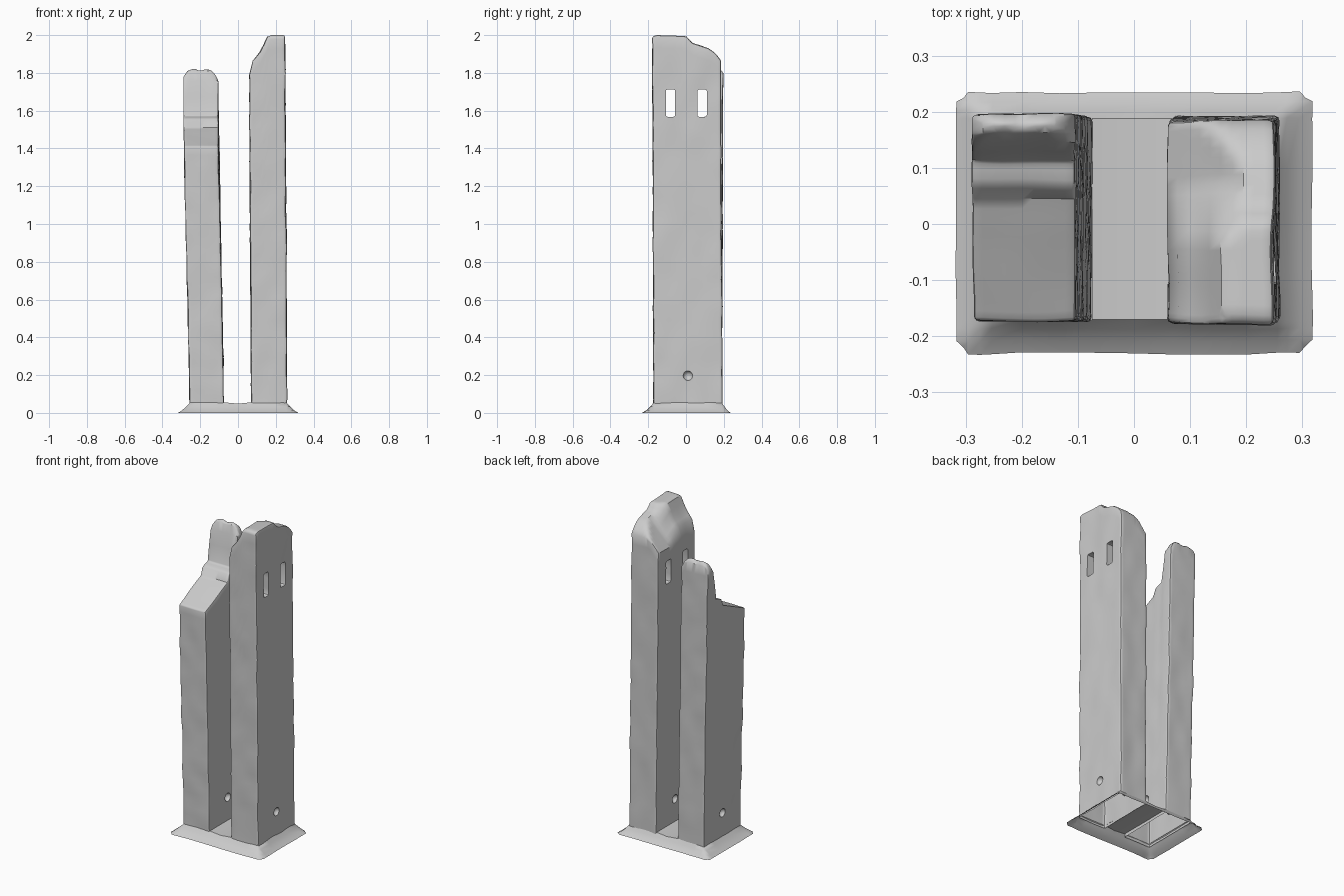
import bpy, bmesh
from mathutils import Vector, noise

if "Cube" in bpy.data.objects:
    bpy.data.objects.remove(bpy.data.objects["Cube"])

Z0 = 0.03  # towers start inside the base


def curve(pts, x):
    """Piecewise linear profile."""
    if x <= pts[0][0]:
        return pts[0][1]
    for (a, p), (b, q) in zip(pts, pts[1:]):
        if x <= b:
            return p + (q - p) * (x - a) / (b - a)
    return pts[-1][1]


def mix(a, b, t):
    return a + (b - a) * t


def add_object(name, bm):
    me = bpy.data.meshes.new(name)
    bm.to_mesh(me)
    bm.free()
    ob = bpy.data.objects.new(name, me)
    bpy.context.collection.objects.link(ob)
    return ob


def activate(ob):
    bpy.ops.object.select_all(action='DESELECT')
    ob.select_set(True)
    bpy.context.view_layer.objects.active = ob


def window_cutter(x, y):
    bm = bmesh.new()
    bmesh.ops.create_cube(bm, size=1)
    for v in bm.verts:
        v.co = Vector((x + v.co.x * 0.5, y + v.co.y * 0.05, 1.64 + v.co.z * 0.145))
    along = [e for e in bm.edges if abs(e.verts[0].co.x - e.verts[1].co.x) > 0.1]
    bmesh.ops.bevel(bm, geom=along, offset=0.01, segments=2, affect='EDGES', profile=0.5)
    return add_object("window_cutter", bm)


def dent_cutter(x):
    bm = bmesh.new()
    bmesh.ops.create_uvsphere(bm, u_segments=16, v_segments=10, radius=0.026)
    bmesh.ops.translate(bm, verts=bm.verts, vec=(x, 0.01, 0.197))
    return add_object("dent_cutter", bm)


def tower(name, bottom, top, height, cutters, nx=10, ny=22, rows=30):
    """Leaning block with a broken, height-mapped top; open underneath."""
    bm = bmesh.new()
    bmesh.ops.create_grid(bm, x_segments=nx, y_segments=ny, size=0.5)
    for v in bm.verts:
        v.co = Vector((v.co.x + 0.5, v.co.y + 0.5, 1))
    rim = [e for e in bm.edges if e.is_boundary]
    for _ in range(rows):
        geo = bmesh.ops.extrude_edge_only(bm, edges=rim)["geom"]
        rim = [g for g in geo if isinstance(g, bmesh.types.BMEdge)]
        low = [g for g in geo if isinstance(g, bmesh.types.BMVert)]
        bmesh.ops.translate(bm, verts=low, vec=(0, 0, -1 / rows))
        rim = [e for e in rim if e.is_boundary]
    bmesh.ops.holes_fill(bm, edges=rim, sides=0)
    for v in bm.verts:
        u, w, t = v.co
        x = mix(mix(bottom[0], bottom[1], u), mix(top[0], top[1], u), t)
        y = mix(mix(bottom[2], bottom[3], w), mix(top[2], top[3], w), t)
        z = Z0 + t * (height(x, y) - Z0)
        n = noise.noise_vector(Vector((x, y, z)) * 9) * 0.005
        v.co = (x + n.x, y + n.y, z)
    bmesh.ops.recalc_face_normals(bm, faces=bm.faces)
    ob = add_object(name, bm)
    bev = ob.modifiers.new("worn_edges", 'BEVEL')
    bev.width, bev.segments = 0.009, 2
    bev.limit_method, bev.angle_limit = 'ANGLE', 0.9
    for c in cutters:
        m = ob.modifiers.new("cut", 'BOOLEAN')
        m.operation, m.solver, m.object = 'DIFFERENCE', 'EXACT', c
    activate(ob)
    for m in list(ob.modifiers):
        bpy.ops.object.modifier_apply(modifier=m.name)
    for c in cutters:
        bpy.data.objects.remove(c)
    bm = bmesh.new()
    bm.from_mesh(ob.data)
    cap = [f for f in bm.faces if all(v.co.z < 0.05 for v in f.verts)]
    bmesh.ops.delete(bm, geom=cap, context='FACES')
    bm.to_mesh(ob.data)
    bm.free()
    bpy.ops.object.shade_smooth_by_angle(angle=0.7)
    return ob


# Left tower: sloped roof, small ledge, tall fin at the back
FIN = [(-0.172, 1.41), (0.045, 1.51), (0.065, 1.56), (0.112, 1.57),
       (0.14, 1.74), (0.162, 1.81), (0.18, 1.825), (0.195, 1.80)]
FIN_TOP = [(-0.287, 1.78), (-0.265, 1.815), (-0.235, 1.825), (-0.2, 1.81),
           (-0.17, 1.825), (-0.13, 1.81), (-0.105, 1.76)]


def left_height(x, y):
    return min(curve(FIN, y), curve(FIN_TOP, x))


# Right tower: chipped peak falling toward the left and the back
FRONT_CHIP = [(0.06, 1.79), (0.075, 1.86), (0.10, 1.89), (0.13, 1.93),
              (0.147, 1.985), (0.165, 2.0)]
BACK_CHIP = [(0.06, 1.79), (0.18, 1.93), (0.20, 2.0)]
PEAK = [(-0.178, 1.99), (-0.16, 2.0), (0.0, 1.995), (0.03, 1.96),
        (0.12, 1.93), (0.16, 1.90), (0.183, 1.865)]


def right_height(x, y):
    t = min(max((y + 0.03) / 0.1, 0), 1)
    return min(mix(curve(FRONT_CHIP, x), curve(BACK_CHIP, x), t), curve(PEAK, y))


tower("left_tower", (-0.255, -0.073, -0.172, 0.19), (-0.287, -0.105, -0.172, 0.196),
      left_height, [dent_cutter(-0.259), dent_cutter(-0.077)])
tower("right_tower", (0.07, 0.259, -0.172, 0.192), (0.06, 0.249, -0.178, 0.184),
      right_height, [dent_cutter(0.066), dent_cutter(0.262),
                     window_cutter(0.155, -0.082), window_cutter(0.155, 0.085)])

# Base: flared skirt with a floor between the towers, open underneath
XS = [-0.317, -0.295, -0.272, -0.252, -0.20, -0.13, -0.075, 0, 0.07,
      0.13, 0.20, 0.256, 0.274, 0.295, 0.317]
YS = [-0.231, -0.208, -0.187, -0.17, -0.08, 0.01, 0.10, 0.188, 0.202, 0.217, 0.235]
RING_Z = [0, 0.014, 0.034, 0.056]
bm = bmesh.new()
grid = []
for i, x in enumerate(XS):
    col = []
    for j, y in enumerate(YS):
        ring = min(i, len(XS) - 1 - i, j, len(YS) - 1 - j, 3)
        z = RING_Z[ring]
        if i == 7 and ring == 3:
            z = 0.049
        if i in (0, len(XS) - 1) and j in (0, len(YS) - 1):
            x2, y2 = x * 0.96, y * 0.95
        else:
            x2, y2 = x, y
        n = noise.noise_vector(Vector((x, y, 0.3)) * 14) * 0.004
        col.append(bm.verts.new((x2 + n.x * (ring < 3), y2 + n.y * (ring < 3), z)))
    grid.append(col)
for i in range(len(XS) - 1):
    for j in range(len(YS) - 1):
        under_tower = 3 <= j < len(YS) - 4 and (3 <= i < 6 or 8 <= i < 11)
        if not under_tower:
            bm.faces.new((grid[i][j], grid[i + 1][j], grid[i + 1][j + 1], grid[i][j + 1]))
base = add_object("base", bm)
activate(base)
bpy.ops.object.shade_smooth_by_angle(angle=0.7)
